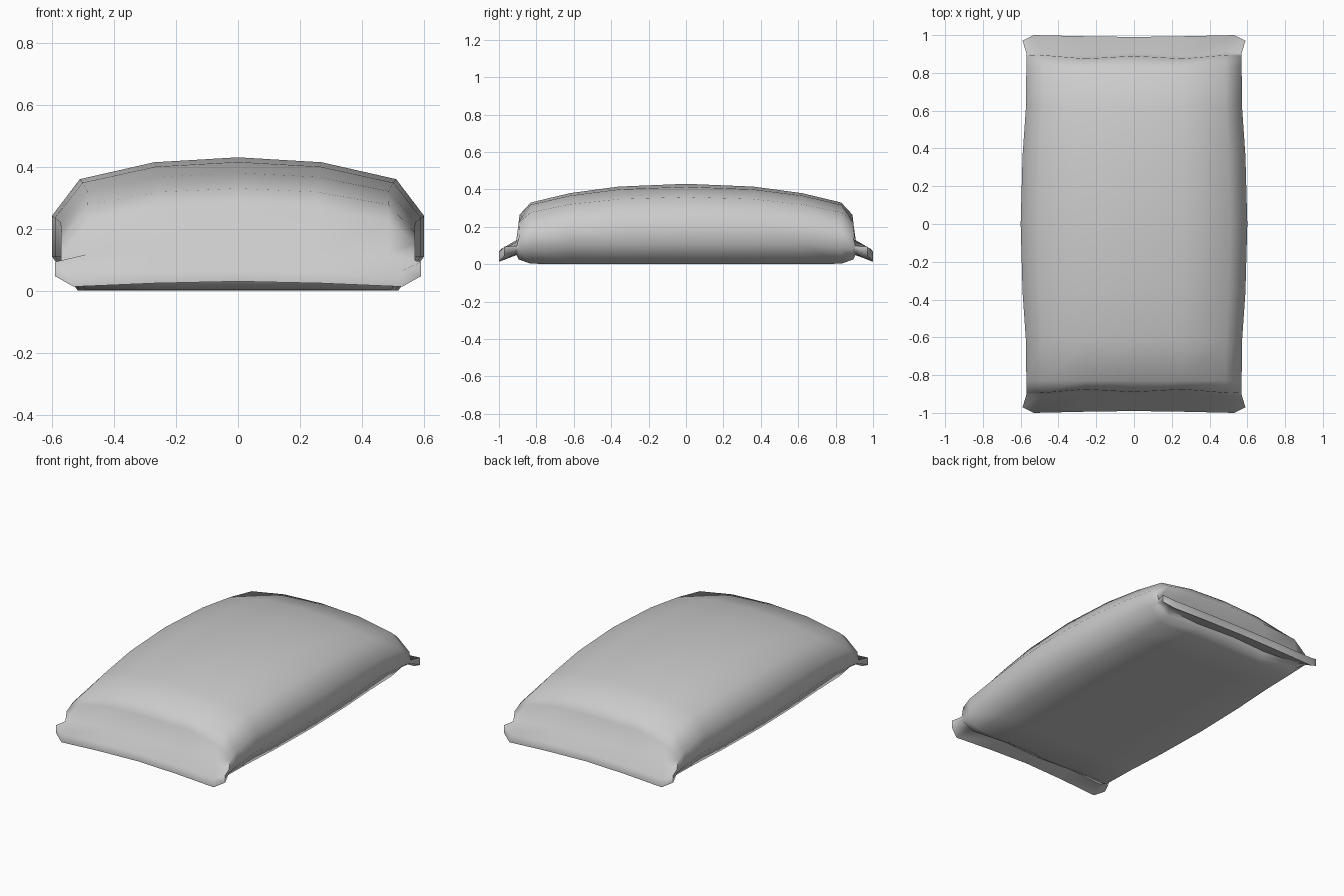
import bpy, bmesh, math

if "Cube" in bpy.data.objects:
    bpy.data.objects.remove(bpy.data.objects["Cube"])

# Half cross-section: (x fraction, height fraction above/below the side seam)
SECTION = [(0, 1), (.45, .95), (.85, .78), (1, .41), (1, 0),
           (.86, -1), (.45, -1), (0, -1)]
# Stations from middle to end: y, half width, seam z, top z, bottom z
STATIONS = [(0, .60, .11, .43, 0), (.36, .59, .11, .415, 0),
            (.62, .572, .11, .38, 0), (.83, .57, .09, .33, .003),
            (.89, .57, .08, .265, .025), (.905, .57, .075, .13, .055)]
# Flat sewn end flap: x, y, z
TIP = [(0, .99, .08), (.27, .994, .075), (.53, 1, .065), (.59, .97, .093),
       (.59, .97, .047), (.53, 1, .013), (.27, .994, .024), (0, .99, .03)]
# Wavy crease where flap meets the filled body
WAVE = [0, -.015, .004, 0, 0, .004, -.015, 0]


def station(y, w, seam, top, bottom):
    pts = []
    for i, (fx, fz) in enumerate(SECTION):
        z = seam + fz * ((top - seam) if fz > 0 else (seam - bottom))
        pts.append((fx * w, y + (WAVE[i] if y > .88 else 0), z))
    return pts


def full_ring(half, sign):
    pts = half + [(-x, y, z) for x, y, z in reversed(half[1:-1])]
    return [(x, sign * y, z) for x, y, z in pts]


halves = [station(*s) for s in STATIONS] + [TIP]
rings = [full_ring(h, -1) for h in reversed(halves[1:])]
rings += [full_ring(h, 1) for h in halves]

# Skin the sack between the rings
bm = bmesh.new()
vs = [[bm.verts.new(p) for p in r] for r in rings]
n = len(vs[0])
for a, b in zip(vs, vs[1:]):
    for i in range(n):
        j = (i + 1) % n
        bm.faces.new((a[i], a[j], b[j], b[i]))

# Close the thin flap edges with strips
for r in (vs[0], vs[-1]):
    chain_top = [r[11], r[12], r[13], r[0], r[1], r[2], r[3]]
    chain_low = [r[10], r[9], r[8], r[7], r[6], r[5], r[4]]
    for k in range(6):
        bm.faces.new((chain_top[k], chain_top[k + 1],
                      chain_low[k + 1], chain_low[k]))
bmesh.ops.recalc_face_normals(bm, faces=bm.faces)

mesh = bpy.data.meshes.new("filled_sack")
bm.to_mesh(mesh)
bm.free()
sack = bpy.data.objects.new("filled_sack", mesh)
bpy.context.collection.objects.link(sack)
bpy.context.view_layer.objects.active = sack
sack.select_set(True)
bpy.ops.object.shade_smooth_by_angle(angle=math.radians(75))
